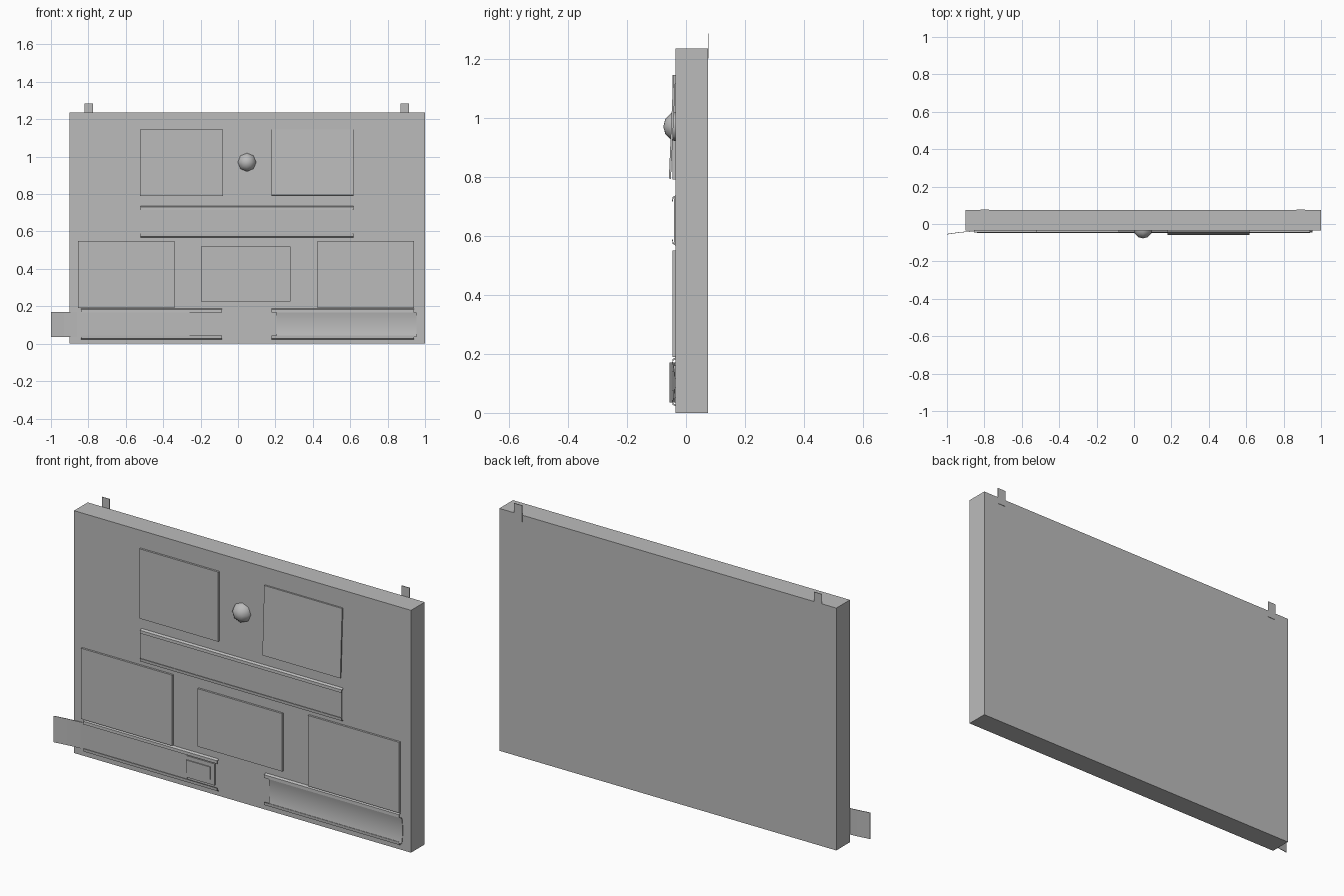
import bpy, bmesh, math
from mathutils import Matrix

cube = bpy.data.objects.get("Cube")
if cube:
    bpy.data.objects.remove(cube, do_unlink=True)

grey = bpy.data.materials.new("plain_grey")
grey.use_nodes = True
grey.diffuse_color = (0.5, 0.5, 0.5, 1)
grey.node_tree.nodes["Principled BSDF"].inputs["Base Color"].default_value = (0.5, 0.5, 0.5, 1)

WALL = -0.035  # front face of the board


def finish(name, bm, smooth=False):
    bmesh.ops.recalc_face_normals(bm, faces=bm.faces)
    for f in bm.faces:
        f.smooth = smooth
    me = bpy.data.meshes.new(name)
    bm.to_mesh(me)
    bm.free()
    me.materials.append(grey)
    ob = bpy.data.objects.new(name, me)
    bpy.context.collection.objects.link(ob)
    return ob


def box(name, x0, x1, y0, y1, z0, z1):
    bm = bmesh.new()
    size = Matrix.Diagonal((x1 - x0, y1 - y0, z1 - z0, 1))
    mid = Matrix.Translation(((x0 + x1) / 2, (y0 + y1) / 2, (z0 + z1) / 2))
    bmesh.ops.create_cube(bm, size=1, matrix=mid @ size)
    return finish(name, bm)


def prism(name, profile, place):
    """Close a 2D profile between two ends given by place(u, v, end)."""
    bm = bmesh.new()
    ends = [[bm.verts.new(place(u, v, e)) for u, v in profile] for e in (0, 1)]
    n = len(profile)
    for ring in ends:
        bm.faces.new(ring)
    for i in range(n):
        j = (i + 1) % n
        bm.faces.new((ends[0][i], ends[0][j], ends[1][j], ends[1][i]))
    return finish(name, bm)


def along_x(x0, x1):
    return lambda y, z, e: (x1 if e else x0, y, z)


def channel(name, x0, x1, low, high):
    # two mirrored lips that grip a label
    lip = [(WALL, 0.0), (-0.046, -0.006), (-0.047, -0.021),
           (-0.044, -0.021), (-0.043, -0.01), (WALL, -0.006)]
    prism(name + "_upper_lip", [(y, high + z) for y, z in lip], along_x(x0, x1))
    prism(name + "_lower_lip", [(y, low - z) for y, z in lip], along_x(x0, x1))


# Board and hanging tabs
box("board", -0.9, 1.0, WALL, 0.075, 0, 1.235)
for side, x in (("right", -0.82), ("left", 0.87)):
    box(side + "_hanging_tab", x, x + 0.045, 0.074, 0.077, 1.2, 1.285)

# Flat cards on the board
cards = {
    "upper_card": (-0.525, -0.08, 0.79, 1.145),
    "lower_right_card": (-0.855, -0.34, 0.19, 0.55),
    "lower_middle_card": (-0.198, 0.28, 0.225, 0.52),
    "lower_left_card": (0.425, 0.94, 0.19, 0.55),
}
for name, (x0, x1, z0, z1) in cards.items():
    box(name, x0, x1, -0.045, WALL, z0, z1)

# Card leaning away from the board at its lower edge
prism("tilted_card", [(-0.058, 0.795), (-0.051, 0.793), (WALL, 1.145), (-0.043, 1.145)],
      along_x(0.178, 0.617))

# Label channels
channel("middle_channel", -0.52, 0.617, 0.567, 0.737)
channel("lower_right_channel", -0.84, -0.085, 0.022, 0.188)
channel("lower_left_channel", 0.18, 0.94, 0.022, 0.188)
box("middle_label", -0.52, 0.612, -0.041, WALL, 0.577, 0.727)

# Label bowed towards the board
steps = 10
front = []
for i in range(steps + 1):
    t = 2 * i / steps - 1
    front.append((-0.039 - 0.007 * t * t, 0.102 + 0.066 * t))
back = [(y + 0.003, z) for y, z in reversed(front)]
label = prism("bowed_label", front + back, along_x(0.205, 0.955))
for f in label.data.polygons:
    f.use_smooth = abs(f.normal.x) < 0.5 and abs(f.normal.z) < 0.5

# Long label sticking out past the board edge
top_line = [(-1.0, -0.056), (-0.93, -0.046), (-0.86, -0.04), (-0.26, -0.039)]
outline = top_line + [(x, y + 0.003) for x, y in reversed(top_line)]
prism("overhanging_label", outline, lambda x, y, e: (x, y, 0.17 if e else 0.036))

# Small stepped slider at the end of the channel
box("slider_base", -0.26, -0.103, -0.042, WALL, 0.05, 0.16)
box("slider_grip", -0.26, -0.125, -0.047, -0.042, 0.075, 0.14)

# Round knob
bm = bmesh.new()
bmesh.ops.create_uvsphere(
    bm, u_segments=8, v_segments=6, radius=0.052,
    matrix=Matrix.Translation((0.048, -0.025, 0.97)) @ Matrix.Rotation(math.pi / 2, 4, "X"))
finish("knob", bm, smooth=True)
